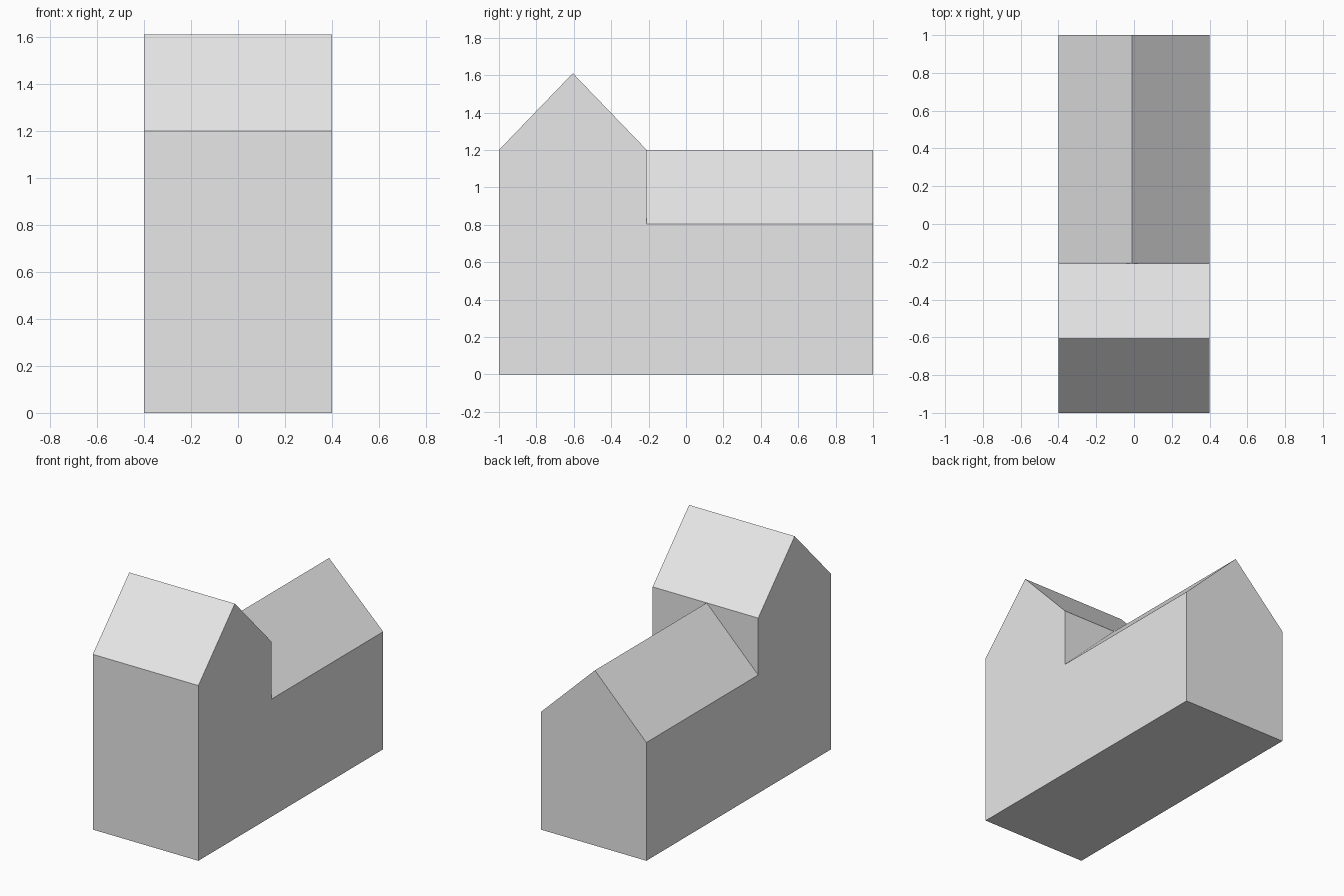
import bpy
import bmesh
from mathutils import Vector

cube = bpy.data.objects.get("Cube")
if cube:
    bpy.data.objects.remove(cube, do_unlink=True)

grey = bpy.data.materials.new("plain grey")
grey.use_nodes = True
colour = (0.8, 0.8, 0.8, 1)
grey.diffuse_color = colour
grey.node_tree.nodes["Principled BSDF"].inputs["Base Color"].default_value = colour


def prism(name, profile, direction):
    """Extrude a closed profile of 3D points along a direction."""
    bm = bmesh.new()
    face = bm.faces.new([bm.verts.new(p) for p in profile])
    extruded = bmesh.ops.extrude_face_region(bm, geom=[face], use_keep_orig=True)
    verts = [g for g in extruded["geom"] if isinstance(g, bmesh.types.BMVert)]
    bmesh.ops.translate(bm, verts=verts, vec=Vector(direction))
    bmesh.ops.recalc_face_normals(bm, faces=bm.faces)
    mesh = bpy.data.meshes.new(name)
    bm.to_mesh(mesh)
    bm.free()
    mesh.materials.append(grey)
    obj = bpy.data.objects.new(name, mesh)
    bpy.context.collection.objects.link(obj)
    return obj


half = 0.4
join_y = -0.21

# Tall front block, its ridge running across the building
tower_outline = [(-1, 0), (-1, 1.2), (-0.605, 1.61), (join_y, 1.2), (join_y, 0)]
building = prism("gabled_building", [(-half, y, z) for y, z in tower_outline],
                 (2 * half, 0, 0))

# Lower rear hall, its ridge running front to back, overlapping the tower
hall_start = -0.4
hall_outline = [(-half, 0), (-half, 0.81), (-0.01, 1.2), (half, 0.805), (half, 0)]
hall = prism("rear_hall", [(x, hall_start, z) for x, z in hall_outline],
             (0, 1 - hall_start, 0))
hall.hide_render = True

# Merge both blocks into one shell
union = building.modifiers.new("join_hall", 'BOOLEAN')
union.operation = 'UNION'
union.solver = 'EXACT'
union.object = hall
bpy.context.view_layer.objects.active = building
bpy.ops.object.modifier_apply(modifier=union.name)
bpy.data.objects.remove(hall, do_unlink=True)

# Clean the seams on the flat walls
bm = bmesh.new()
bm.from_mesh(building.data)
bmesh.ops.remove_doubles(bm, verts=bm.verts, dist=0.0005)
bmesh.ops.dissolve_limit(bm, angle_limit=0.01, verts=bm.verts, edges=bm.edges)
bm.to_mesh(building.data)
bm.free()
